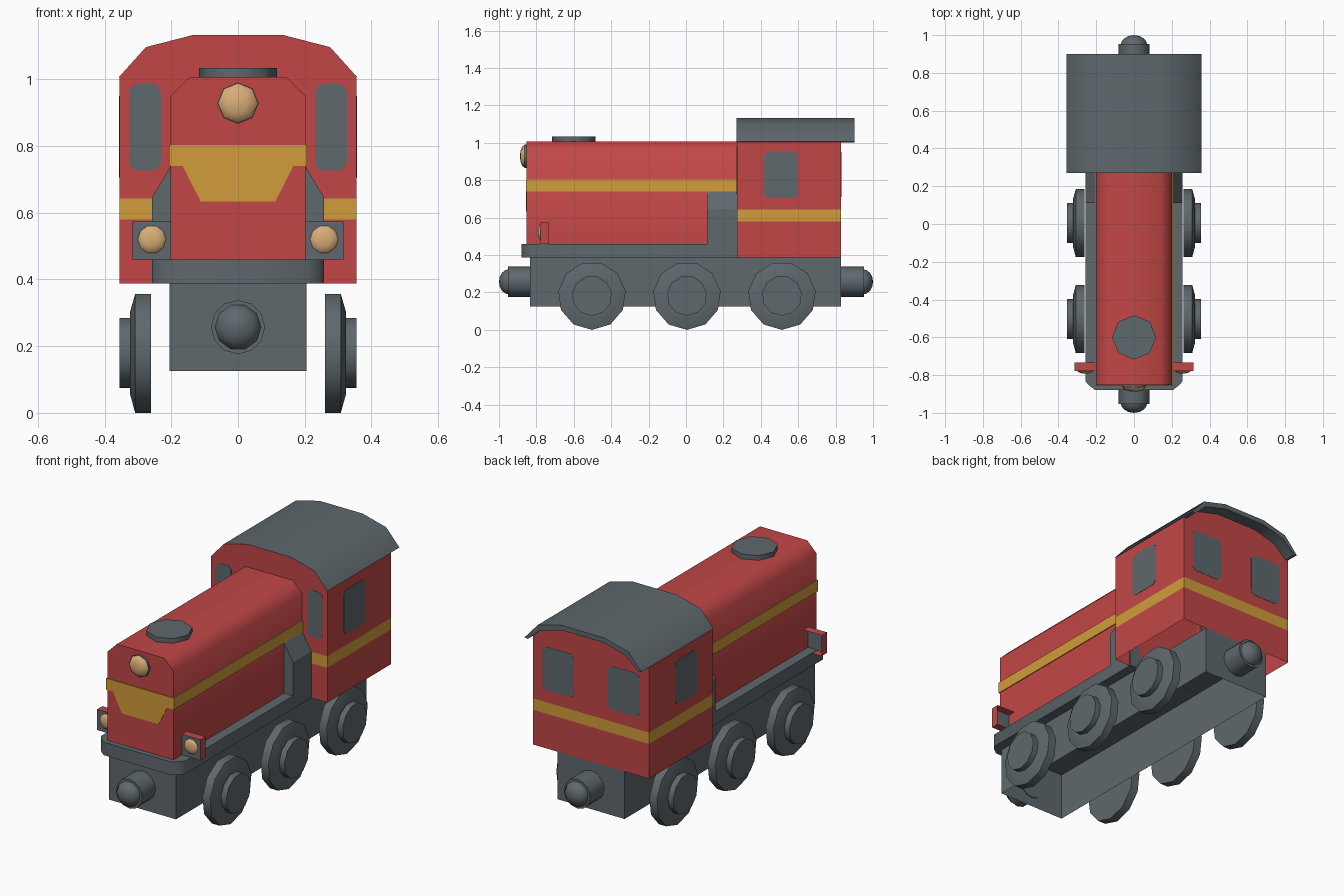
import bpy, bmesh, math
from mathutils import Vector

if "Cube" in bpy.data.objects:
    bpy.data.objects.remove(bpy.data.objects["Cube"])


def mat(name, rgb):
    m = bpy.data.materials.new(name)
    m.diffuse_color = (*rgb, 1)
    m.use_nodes = True
    m.node_tree.nodes["Principled BSDF"].inputs["Base Color"].default_value = m.diffuse_color
    return m


RED = mat("red paint", (0.54, 0.062, 0.062))
GREY = mat("slate grey", (0.113, 0.138, 0.153))
GOLD = mat("gold stripe", (0.64, 0.335, 0.042))
LAMP = mat("lamp tan", (0.70, 0.42, 0.19))


def place(axis, a, b, t):
    """Put a 2D point (a, b) at distance t along the axis."""
    return {"x": (t, a, b), "y": (a, t, b), "z": (a, b, t)}[axis]


def finish(name, bm, mats, angle=40, open_to=None, band=None):
    """Turn a bmesh into an object; open_to drops the faces pointing that way,
    band paints the faces between two heights with the second material."""
    bmesh.ops.remove_doubles(bm, verts=bm.verts, dist=1e-5)
    bmesh.ops.recalc_face_normals(bm, faces=bm.faces)
    if open_to:
        drop = [f for f in bm.faces if f.normal.dot(Vector(open_to)) > 0.9]
        bmesh.ops.delete(bm, geom=drop, context="FACES")
    if band:
        for z in band:
            bmesh.ops.bisect_plane(bm, geom=bm.verts[:] + bm.edges[:] + bm.faces[:],
                                   plane_co=(0, 0, z), plane_no=(0, 0, 1))
        for f in bm.faces:
            f.material_index = int(band[0] < f.calc_center_median().z < band[1])
    for f in bm.faces:
        f.smooth = True
    for e in bm.edges:
        e.smooth = e.calc_face_angle(math.pi) < math.radians(angle)
    me = bpy.data.meshes.new(name)
    bm.to_mesh(me)
    bm.free()
    for m in mats:
        me.materials.append(m)
    ob = bpy.data.objects.new(name, me)
    bpy.context.collection.objects.link(ob)
    return ob


def prism(name, pts, axis, lo, hi, *mats, **options):
    """Extrude a 2D profile along an axis."""
    bm = bmesh.new()
    f = bm.faces.new([bm.verts.new(place(axis, a, b, lo)) for a, b in pts])
    ext = bmesh.ops.extrude_face_region(bm, geom=[f])["geom"]
    shift = place(axis, 0, 0, hi - lo)
    bmesh.ops.translate(bm, vec=shift, verts=[v for v in ext if isinstance(v, bmesh.types.BMVert)])
    return finish(name, bm, mats, **options)


def lathe(name, rings, axis, centre, n, m, phase=0.0, angle=50):
    """Spin (distance, radius) rings around an axis."""
    bm = bmesh.new()
    rows = []
    for t, r in rings:
        ws = [phase + 2 * math.pi * i / n for i in range(n)]
        rows.append([bm.verts.new(place(axis, centre[0] + r * math.cos(w),
                                        centre[1] + r * math.sin(w), t)) for w in ws])
    for p, q in zip(rows, rows[1:]):
        for i in range(n):
            j = (i + 1) % n
            bm.faces.new((p[i], p[j], q[j], q[i]))
    for k in (0, -1):
        if rings[k][1] > 0.001:
            bm.faces.new(rows[k])
    bmesh.ops.dissolve_degenerate(bm, dist=1e-5, edges=bm.edges)
    return finish(name, bm, [m], angle)


def rect(a0, a1, b0, b1):
    return [(a0, b0), (a1, b0), (a1, b1), (a0, b1)]


def rounded(a0, a1, b0, b1, r=0.025):
    pts = []
    for k, (ca, cb) in enumerate([(a1 - r, b1 - r), (a0 + r, b1 - r), (a0 + r, b0 + r), (a1 - r, b0 + r)]):
        for s in range(4):
            w = math.pi / 2 * (k + s / 3)
            pts.append((ca + r * math.cos(w), cb + r * math.sin(w)))
    return pts


def sym(pts):
    """Close a right-hand half profile by mirroring it."""
    return pts + [(-a, b) for a, b in reversed(pts)]


def dome(start, depth, r, s, steps=4):
    return [(start + s * depth * math.sin(math.pi / 2 * k / steps),
             r * math.cos(math.pi / 2 * k / steps)) for k in range(steps + 1)]


# Chassis, hollow underneath, and running board
prism("frame", rect(-0.205, 0.205, 0.125, 0.389), "y", -0.834, 0.829, GREY, open_to=(0, 0, -1))
prism("running_board", sym([(0.258, 0.28), (0.258, -0.83), (0.243, -0.85), (0.205, -0.88)]),
      "z", 0.388, 0.46, GREY, angle=60)

# Hood with bands
prism("hood", sym([(0.202, 0.455), (0.202, 0.95), (0.144, 1.007)]), "y", -0.852, 0.275, RED, angle=50)
prism("hood_stripe", rect(-0.207, 0.207, 0.74, 0.803), "y", -0.856, 0.274, GOLD)
prism("nose_panel", sym([(0.112, 0.634), (0.167, 0.742)]), "y", -0.8545, -0.851, GOLD)
lathe("hood_hatch", [(1.0, 0.117), (1.033, 0.117)], "z", (0, -0.6), 8, GREY)

# Main headlight
lathe("headlight_rim", [(-0.845, 0.062), (-0.864, 0.062)], "y", (0, 0.928), 8, GREY)
lathe("headlight", dome(-0.864, 0.024, 0.060, -1, 3), "y", (0, 0.928), 8, LAMP)

# Cab shell, open below, with a painted gold band
prism("cab", sym([(0.3555, 0.388), (0.3555, 1.004), (0.27, 1.087), (0.13, 1.122)]), "y", 0.272, 0.83,
      RED, GOLD, angle=30, open_to=(0, 0, -1), band=(0.58, 0.643))

# Roof shell, front edge painted like the cab
outer = sym([(0.357, 1.006), (0.276, 1.096), (0.132, 1.133)])
inner = sym([(0.338, 1.002), (0.263, 1.07), (0.128, 1.106)])
bm = bmesh.new()
(fo, fi), (bo, bi) = [[[bm.verts.new((a, y, b)) for a, b in line] for line in (outer, inner)]
                      for y in (0.271, 0.90)]
for i in range(len(outer) - 1):
    j = i + 1
    bm.faces.new((fo[i], fo[j], bo[j], bo[i]))
    bm.faces.new((fi[i], fi[j], bi[j], bi[i]))
    bm.faces.new((fo[i], fo[j], fi[j], fi[i])).material_index = 1
    bm.faces.new((bo[i], bo[j], bi[j], bi[i]))
for k in (0, -1):
    bm.faces.new((fo[k], bo[k], bi[k], fi[k]))
finish("cab_roof", bm, [GREY, RED])

for side, s in (("right", 1), ("left", -1)):
    # Cab windows
    prism(f"front_window_{side}", rounded(*sorted((s * 0.231, s * 0.326)), 0.727, 0.985),
          "y", 0.2705, 0.2735, GREY)
    prism(f"back_window_{side}", rounded(*sorted((s * 0.104, s * 0.295)), 0.71, 0.95),
          "y", 0.8285, 0.8315, GREY)
    prism(f"side_window_{side}", rounded(0.415, 0.6, 0.706, 0.95), "x", s * 0.354, s * 0.357, GREY)

    # Sloped side boxes ahead of the cab
    prism(f"side_box_{side}", [(s * 0.19, 0.45), (s * 0.258, 0.45), (s * 0.258, 0.645),
                               (s * 0.2, 0.742), (s * 0.19, 0.742)], "y", 0.112, 0.275, GREY, angle=20)

    # Marker lamps in boxes open at the back
    box = rect(*sorted((s * 0.2, s * 0.316)), 0.458, 0.573)
    prism(f"lamp_box_{side}", box, "y", -0.777, -0.733, RED, open_to=(0, 1, 0))
    prism(f"lamp_plate_{side}", box, "y", -0.778, -0.776, GREY)
    lathe(f"marker_lamp_{side}", dome(-0.777, 0.015, 0.043, -1, 3), "y", (s * 0.258, 0.52), 10, LAMP)

    # Wheels, each with a raised hub
    for label, y in (("front", -0.503), ("middle", 0.005), ("rear", 0.513)):
        rings = [(0.261, 0.182), (0.308, 0.182), (0.323, 0.128), (0.323, 0.107), (0.355, 0.107)]
        lathe(f"{label}_wheel_{side}", [(s * t, r) for t, r in rings], "x", (y, 0.182), 11, GREY,
              phase=-math.pi / 2)

# Couplers at both ends
for label, s in (("front", -1), ("rear", 1)):
    lathe(f"{label}_coupler", [(s * 0.829, 0.081), (s * 0.952, 0.081)], "y", (0, 0.257), 12, GREY)
    lathe(f"{label}_coupler_knob", dome(s * 0.945, 0.055, 0.071, s), "y", (0, 0.257), 10, GREY)
